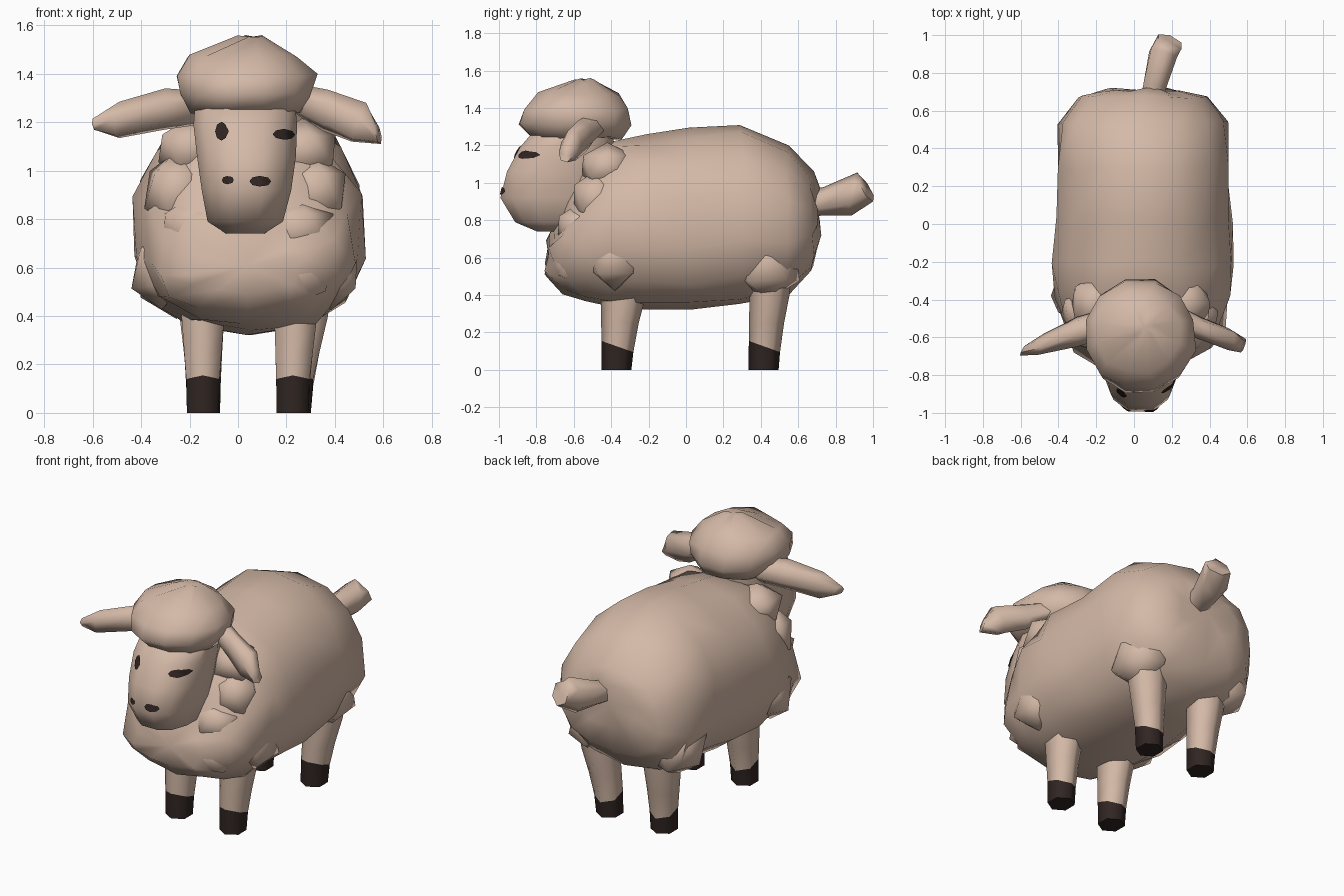
import bpy, bmesh, math, random
from mathutils import Vector
from mathutils.bvhtree import BVHTree

if "Cube" in bpy.data.objects:
    bpy.data.objects.remove(bpy.data.objects["Cube"])

random.seed(4)


def material(name, rgb):
    m = bpy.data.materials.new(name)
    m.diffuse_color = (*rgb, 1)
    m.use_nodes = True
    m.node_tree.nodes["Principled BSDF"].inputs["Base Color"].default_value = m.diffuse_color
    return m


WOOL = material("tan wool", (0.66, 0.485, 0.385))
DARK = material("dark brown", (0.030, 0.019, 0.016))


def finish(name, bm, mats, angle=75):
    bmesh.ops.recalc_face_normals(bm, faces=bm.faces)
    me = bpy.data.meshes.new(name)
    bm.to_mesh(me)
    bm.free()
    for m in mats:
        me.materials.append(m)
    ob = bpy.data.objects.new(name, me)
    bpy.context.collection.objects.link(ob)
    bpy.ops.object.select_all(action='DESELECT')
    ob.select_set(True)
    bpy.context.view_layer.objects.active = ob
    bpy.ops.object.shade_smooth_by_angle(angle=math.radians(angle))
    return ob


def oval(n, power, low_power=None):
    """Unit rounded-square outline; the lower half may be boxier."""
    for i in range(n):
        a = 2 * math.pi * (i + 0.5) / n
        c, s = math.cos(a), math.sin(a)
        p = 2 / (low_power if low_power and s < 0 else power)
        yield (math.copysign(abs(c) ** p, c), math.copysign(abs(s) ** p, s))


def loft(name, rings, mats=(WOOL,), jitter=0.0, hoof=None):
    """Skin a list of equal-length point rings and close both ends."""
    bm = bmesh.new()
    rows = []
    for ring in rings:
        rows.append([bm.verts.new(Vector(p) + Vector(
            [random.uniform(-jitter, jitter) for _ in range(3)])) for p in ring])
    n = len(rows[0])
    for a, b in zip(rows, rows[1:]):
        for i in range(n):
            j = (i + 1) % n
            bm.faces.new((a[i], a[j], b[j], b[i]))
    for row in (rows[0], rows[-1]):
        cap = bm.faces.new(row)
        bmesh.ops.poke(bm, faces=[cap])
    if hoof:
        for f in bm.faces:
            f.material_index = int(f.calc_center_median().z < hoof)
    return finish(name, bm, mats)


# Body: cross-sections (y, bottom, top, half width, x centre)
BODY = [
    (0.705, 0.70, 0.97, 0.20, 0.05), (0.675, 0.54, 1.05, 0.33, 0.04),
    (0.54, 0.40, 1.20, 0.44, 0.04), (0.29, 0.35, 1.315, 0.46, 0.045),
    (0.02, 0.315, 1.285, 0.465, 0.05), (-0.22, 0.33, 1.25, 0.485, 0.04),
    (-0.40, 0.345, 1.23, 0.465, 0.04), (-0.54, 0.37, 1.11, 0.42, 0.04),
    (-0.65, 0.41, 0.90, 0.36, 0.03), (-0.735, 0.50, 0.73, 0.22, 0.03),
]
rings = []
for y, lo, hi, hw, cx in BODY:
    wob = 0.024 if y < -0.3 else 0.008
    rings.append([(cx + u * hw * (1.02 - 0.08 * max(v, 0)) + random.uniform(-wob, wob),
                   y + random.uniform(-wob, wob),
                   (lo + hi) / 2 + v * (hi - lo) / 2) for u, v in oval(14, 2.15, 2.6)])
loft("body", rings, jitter=0.013)


# Shaggy wool lumps: ruff round the neck, chest and thighs
def tuft(name, pos, size):
    bm = bmesh.new()
    bmesh.ops.create_icosphere(bm, subdivisions=1, radius=1)
    for v in bm.verts:
        k = random.uniform(0.9, 1.1)
        v.co = Vector(pos) + Vector([c * s * k for c, s in zip(v.co, size)])
    finish(name, bm, [WOOL])


for name, x, y, z, size in [
        ("neck_ruff_upper", 0.23, -0.42, 1.09, (0.16, 0.16, 0.13)),
        ("neck_ruff_middle", 0.28, -0.48, 0.92, (0.15, 0.14, 0.16)),
        ("neck_ruff_lower", 0.21, -0.57, 0.76, (0.17, 0.13, 0.14)),
        ("chest_wool", 0.17, -0.58, 0.57, (0.20, 0.15, 0.14)),
        ("shoulder_wool", 0.35, -0.38, 0.60, (0.13, 0.17, 0.18)),
        ("thigh_wool", 0.29, 0.44, 0.56, (0.16, 0.19, 0.18))]:
    for side, tag in ((-1, "left"), (1, "right")):
        tuft(f"{name}_{tag}", (0.035 + side * x, y, z), size)


# Stacked horizontal rings for the head: (z, front, back, half width, x centre)
def stack(name, levels, n, power, jitter=0.0):
    return loft(name, [[(cx + u * hw, (f + b) / 2 + v * (b - f) / 2, z)
                        for u, v in oval(n, power)]
                       for z, f, b, hw, cx in levels], jitter=jitter)


head = stack("head", [
    (0.74, -0.80, -0.56, 0.08, 0.03), (0.79, -0.92, -0.46, 0.16, 0.03),
    (0.92, -1.00, -0.42, 0.19, 0.035), (1.06, -0.965, -0.40, 0.21, 0.035),
    (1.19, -0.895, -0.38, 0.22, 0.03), (1.30, -0.80, -0.38, 0.21, 0.03)], 12, 2.5)

stack("wool_cap", [
    (1.24, -0.83, -0.33, 0.23, 0.035), (1.31, -0.905, -0.29, 0.28, 0.03),
    (1.39, -0.87, -0.30, 0.295, 0.035), (1.475, -0.79, -0.36, 0.23, 0.025),
    (1.55, -0.60, -0.50, 0.05, 0.055)], 12, 2.1, 0.010)

# Eyes and nostrils: thin plates laid on the face
bm = bmesh.new()
bm.from_mesh(head.data)
tree = BVHTree.FromBMesh(bm)
bm.free()
for name, x, z, w, h in [("eye_left", -0.065, 1.16, 0.026, 0.038),
                         ("eye_right", 0.185, 1.148, 0.045, 0.022),
                         ("nostril_left", -0.04, 0.96, 0.023, 0.017),
                         ("nostril_right", 0.09, 0.955, 0.043, 0.022)]:
    bm = bmesh.new()
    bmesh.ops.create_circle(bm, cap_ends=True, cap_tris=True, segments=8, radius=1)
    bmesh.ops.subdivide_edges(bm, edges=bm.edges, cuts=2, use_grid_fill=True)
    for v in bm.verts:
        px, pz = x + v.co.x * w, z + v.co.y * h
        hit, normal, _, _ = tree.ray_cast(Vector((px, -2, pz)), Vector((0, 1, 0)))
        v.co = hit + normal * 0.007 if hit else Vector((px, -0.75, pz))
    finish(name, bm, [DARK])


# Tubes: each ring is (centre, axis one, axis two)
def tube(name, sections, n=6, **kw):
    return loft(name, [[Vector(c) + Vector(a) * u + Vector(b) * v for u, v in oval(n, 2)]
                       for c, a, b in sections], **kw)


tube("ear_left", [
    ((-0.16, -0.53, 1.26), (0, 0.08, 0.02), (0, -0.02, 0.07)),
    ((-0.30, -0.57, 1.255), (0, 0.08, 0.02), (0, -0.02, 0.085)),
    ((-0.49, -0.635, 1.21), (0.02, 0.055, 0.03), (0, -0.02, 0.075)),
    ((-0.59, -0.67, 1.19), (0.01, 0.025, 0.01), (-0.01, -0.01, 0.025))])
tube("ear_right", [
    ((0.23, -0.50, 1.30), (0, 0.07, 0.02), (0, -0.02, 0.06)),
    ((0.36, -0.555, 1.25), (0, 0.06, 0.02), (0.01, -0.02, 0.085)),
    ((0.50, -0.61, 1.20), (0.02, 0.055, 0.03), (0.03, -0.02, 0.08)),
    ((0.58, -0.645, 1.15), (0.01, 0.035, 0.01), (-0.01, -0.01, 0.04))])

tube("tail", [
    ((0.09, 0.62, 0.89), (0.075, 0, 0), (0, 0, 0.075)),
    ((0.11, 0.73, 0.90), (0.07, -0.01, 0), (0, 0, 0.075)),
    ((0.155, 0.90, 0.94), (0.08, -0.025, 0), (0.01, 0.015, 0.115)),
    ((0.19, 0.965, 0.965), (0.07, -0.025, 0), (0, -0.035, 0.065))])

# Legs: (foot x, foot y, top x, top y, top half width, top half depth)
for name, fx, fy, tx, ty, tw, td in [
        ("front_leg_left", -0.145, -0.372, -0.145, -0.33, 0.105, 0.125),
        ("front_leg_right", 0.225, -0.372, 0.24, -0.33, 0.105, 0.125),
        ("hind_leg_left", -0.14, 0.415, -0.15, 0.45, 0.11, 0.11),
        ("hind_leg_right", 0.235, 0.415, 0.28, 0.45, 0.115, 0.11)]:
    sections = []
    for z, t in [(0, 0), (0.125, 0.12), (0.25, 0.45), (0.40, 0.9), (0.56, 1.1)]:
        tilt = -0.03 if z == 0.125 else 0
        sections.append(((fx + (tx - fx) * t, fy + (ty - fy) * t, z),
                         (0.076 + (tw - 0.076) * t, 0, 0),
                         (0, 0.08 + (td - 0.08) * t, tilt)))
    tube(name, sections, mats=(WOOL, DARK), hoof=0.125)
